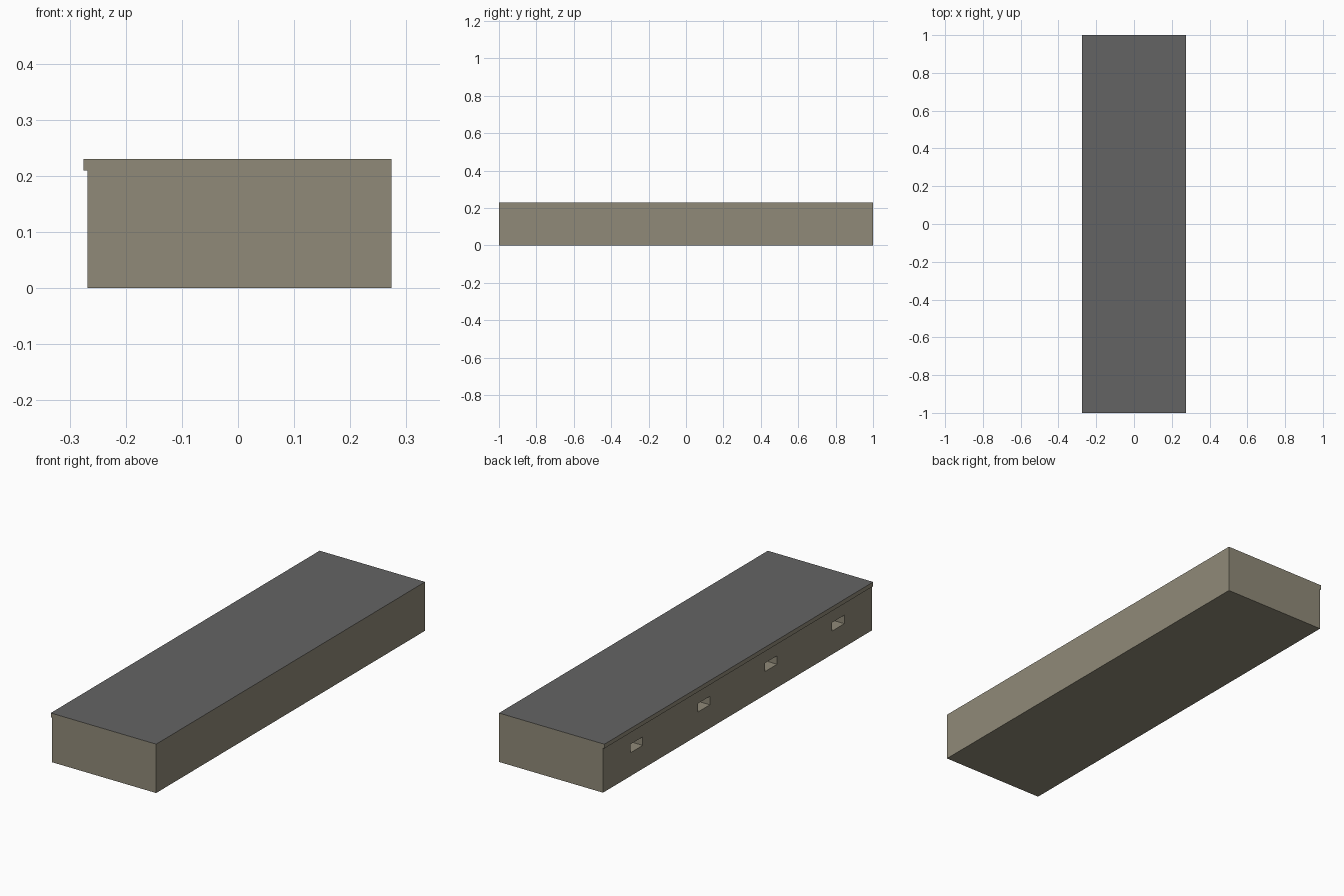
import bpy, bmesh

if "Cube" in bpy.data.objects:
    bpy.data.objects.remove(bpy.data.objects["Cube"])


def material(name, rgb):
    m = bpy.data.materials.new(name)
    m.diffuse_color = (*rgb, 1)
    m.use_nodes = True
    m.node_tree.nodes["Principled BSDF"].inputs["Base Color"].default_value = m.diffuse_color
    return m


concrete = material("beige concrete", (0.28, 0.255, 0.19))
paving = material("grey paving", (0.127, 0.127, 0.127))


def add_object(name, bm, mats):
    bmesh.ops.recalc_face_normals(bm, faces=bm.faces)
    me = bpy.data.meshes.new(name)
    bm.to_mesh(me)
    bm.free()
    for m in mats:
        me.materials.append(m)
    ob = bpy.data.objects.new(name, me)
    bpy.context.collection.objects.link(ob)
    return ob


# Platform: cross-section with an overhanging lip on the left, extruded along y
profile = [(-0.268, 0), (0.274, 0), (0.274, 0.23), (-0.275, 0.23),
           (-0.275, 0.21), (-0.268, 0.21)]
bm = bmesh.new()
face = bm.faces.new([bm.verts.new((x, -1, z)) for x, z in profile])
ext = bmesh.ops.extrude_face_region(bm, geom=[face])
bmesh.ops.translate(bm, vec=(0, 2, 0),
                    verts=[v for v in ext["geom"] if isinstance(v, bmesh.types.BMVert)])
bmesh.ops.recalc_face_normals(bm, faces=bm.faces)
for f in bm.faces:
    f.material_index = 1 if f.normal.z > 0.9 else 0
platform = add_object("platform", bm, [concrete, paving])

# Drain slots: four boxes cut into the left wall
x0, x1, z0, z1, half = -0.30, -0.19, 0.11, 0.15, 0.045
bm = bmesh.new()
for y in (-0.75, -0.25, 0.25, 0.75):
    box = bmesh.ops.create_cube(bm, size=1)["verts"]
    bmesh.ops.scale(bm, vec=(x1 - x0, half * 2, z1 - z0), verts=box)
    bmesh.ops.translate(bm, vec=((x0 + x1) / 2, y, (z0 + z1) / 2), verts=box)
cutter = add_object("slot_cutter", bm, [concrete])
cutter.hide_render = True
cutter.display_type = 'WIRE'

cut = platform.modifiers.new("slots", 'BOOLEAN')
cut.operation = 'DIFFERENCE'
cut.solver = 'EXACT'
cut.object = cutter
bpy.context.view_layer.objects.active = platform
bpy.ops.object.modifier_apply(modifier=cut.name)
bpy.data.objects.remove(cutter)
